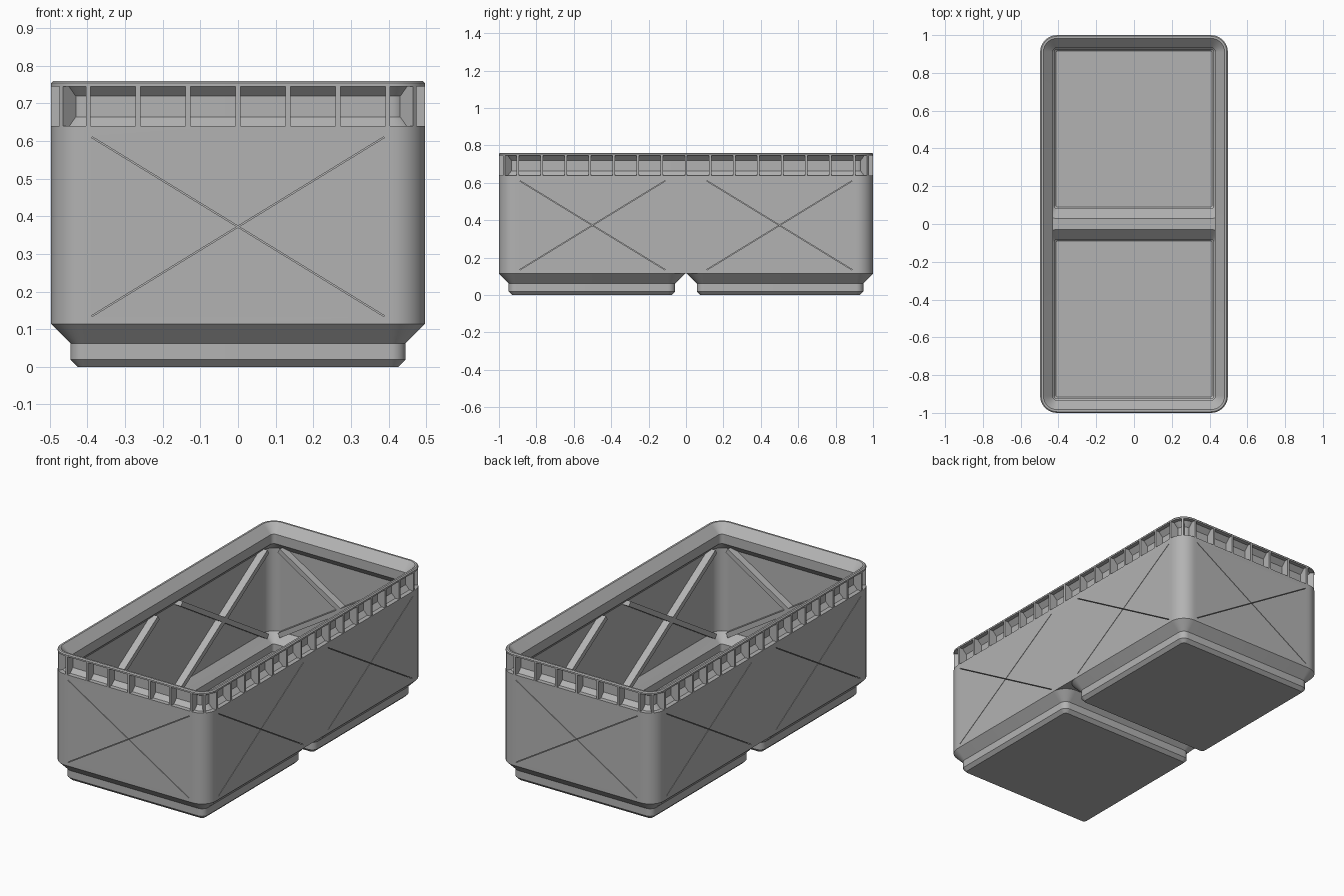
import bpy, bmesh, math
from mathutils import Matrix, Vector

if "Cube" in bpy.data.objects:
    bpy.data.objects.remove(bpy.data.objects["Cube"])

HX, HY, R = 0.497, 1.0, 0.09      # outer half sizes and corner radius
BASE_Y = 0.503                    # centre of each foot

grey = bpy.data.materials.new("light grey plastic")
grey.diffuse_color = (0.45, 0.45, 0.45, 1)
grey.use_nodes = True
grey.node_tree.nodes["Principled BSDF"].inputs["Base Color"].default_value = grey.diffuse_color


def to_object(name, bm):
    bmesh.ops.recalc_face_normals(bm, faces=bm.faces)
    mesh = bpy.data.meshes.new(name)
    bm.to_mesh(mesh)
    bm.free()
    mesh.materials.append(grey)
    ob = bpy.data.objects.new(name, mesh)
    bpy.context.collection.objects.link(ob)
    return ob


def loft(name, hx, hy, cy, profile, seg=10):
    """Closed solid of rounded rectangles; profile holds (inset, z)."""
    bm = bmesh.new()
    rings = []
    for inset, z in profile:
        r = max(R - inset, 0.012)
        ring = []
        for k, (sx, sy) in enumerate([(1, 1), (-1, 1), (-1, -1), (1, -1)]):
            for i in range(seg + 1):
                a = math.pi / 2 * (k + i / seg)
                ring.append(bm.verts.new((
                    sx * (hx - inset - r) + r * math.cos(a),
                    cy + sy * (hy - inset - r) + r * math.sin(a), z)))
        rings.append(ring)
    n = len(rings[0])
    for a, b in zip(rings, rings[1:]):
        for i in range(n):
            j = (i + 1) % n
            bm.faces.new((a[i], a[j], b[j], b[i]))
    bm.faces.new(rings[0][::-1])
    bm.faces.new(rings[-1])
    return to_object(name, bm)


def combine(target, other, op):
    mod = target.modifiers.new("cut", 'BOOLEAN')
    mod.operation, mod.solver, mod.object = op, 'EXACT', other
    bpy.context.view_layer.objects.active = target
    bpy.ops.object.modifier_apply(modifier=mod.name)
    bpy.data.objects.remove(other)


def wall_bar(name, normal, centre, half, sign, d0, d1, width, z0, z1):
    """Diagonal box on a wall, reaching from distance d0 to d1 along the normal."""
    n = Vector(normal)
    side = Vector((0, 0, 1)).cross(n)
    along = side * (2 * half) + Vector((0, 0, sign * (z1 - z0)))
    length = along.length
    along.normalize()
    across = n.cross(along)
    mid = Vector(centre) + n * (d0 + d1) / 2 + Vector((0, 0, (z0 + z1) / 2))
    rot = Matrix((along, across, n)).transposed().to_4x4()
    bm = bmesh.new()
    bmesh.ops.create_cube(bm, size=1, matrix=Matrix.Translation(mid) @ rot
                          @ Matrix.Diagonal((length, width, d1 - d0, 1)))
    return to_object(name, bm)


# Outer body with the recessed band under the rim
bin_body = loft("bin", HX, HY, 0, [
    (0, 0.114), (0, 0.64), (0.025, 0.64), (0.049, 0.664), (0.049, 0.719),
    (0.023, 0.745), (0, 0.745), (0, 0.754), (0.006, 0.76)])

# Two stepped feet
for s in (-1, 1):
    foot = loft("foot", HX, HX, s * BASE_Y, [
        (0.071, 0), (0.052, 0.019), (0.052, 0.062), (0, 0.114), (0.0005, 0.125)])
    combine(bin_body, foot, 'UNION')

# Main cavity with the stacking lip, then the hollow of each foot
cavity = loft("cavity", HX, HY, 0, [
    (0.022, 0.13), (0.022, 0.61), (0.067, 0.655), (0.067, 0.71), (0.007, 0.77)])
combine(bin_body, cavity, 'DIFFERENCE')
for s in (-1, 1):
    hollow = loft("hollow", HX, HX, s * BASE_Y, [
        (0.084, 0.025), (0.075, 0.034), (0.075, 0.078), (0.023, 0.13), (0.023, 0.16)])
    combine(bin_body, hollow, 'DIFFERENCE')

# Crossed stiffeners inside each wall panel, with a fine slit from outside
panels = [((0, s, 0), (0, 0, 0), HY) for s in (-1, 1)]
panels += [((s, 0, 0), (0, t * 0.5, 0), HX) for s in (-1, 1) for t in (-1, 1)]
for normal, centre, d in panels:
    for sign in (-1, 1):
        bar = wall_bar("stiffener", normal, centre, 0.395, sign,
                       d - 0.064, d - 0.012, 0.028, 0.127, 0.618)
        combine(bin_body, bar, 'UNION')
for normal, centre, d in panels:
    for sign in (-1, 1):
        slit = wall_bar("slit", normal, centre, 0.388, sign,
                        d - 0.05, d + 0.02, 0.003, 0.135, 0.61)
        combine(bin_body, slit, 'DIFFERENCE')


# Small upright ribs crossing the recessed band
def rib(bm, pos, angle):
    m = Matrix.Translation(pos) @ Matrix.Rotation(angle, 4, 'Z')
    w = 0.0065
    pts = [(0, 0.635), (-0.03, 0.635), (-0.054, 0.664), (-0.054, 0.719),
           (-0.025, 0.748), (0, 0.748)]
    sides = [[bm.verts.new(m @ Vector((x, y, z))) for x, z in pts] for y in (-w, w)]
    for i in range(len(pts)):
        j = (i + 1) % len(pts)
        bm.faces.new((sides[0][i], sides[0][j], sides[1][j], sides[1][i]))
    bm.faces.new(sides[0])
    bm.faces.new(sides[1])


bm = bmesh.new()
for s in (-1, 1):
    turn = 0 if s > 0 else math.pi
    for i in range(7):
        rib(bm, (-0.398 + i * 0.796 / 6, s * (HY - 0.0005), 0), turn + math.pi / 2)
    for i in range(15):
        rib(bm, (s * (HX - 0.0005), -0.9 + i * 1.8 / 14, 0), turn)
    for t in (-1, 1):
        a = math.atan2(t, s)
        c = R - 0.001
        rib(bm, (s * (HX - R) + c * math.cos(a), t * (HY - R) + c * math.sin(a), 0), a)
rim_ribs = to_object("rim_ribs", bm)

# Smooth the rounded corners, keep the edges crisp
bpy.ops.object.select_all(action='DESELECT')
bin_body.select_set(True)
bpy.context.view_layer.objects.active = bin_body
bpy.ops.object.shade_smooth_by_angle(angle=math.radians(25))
